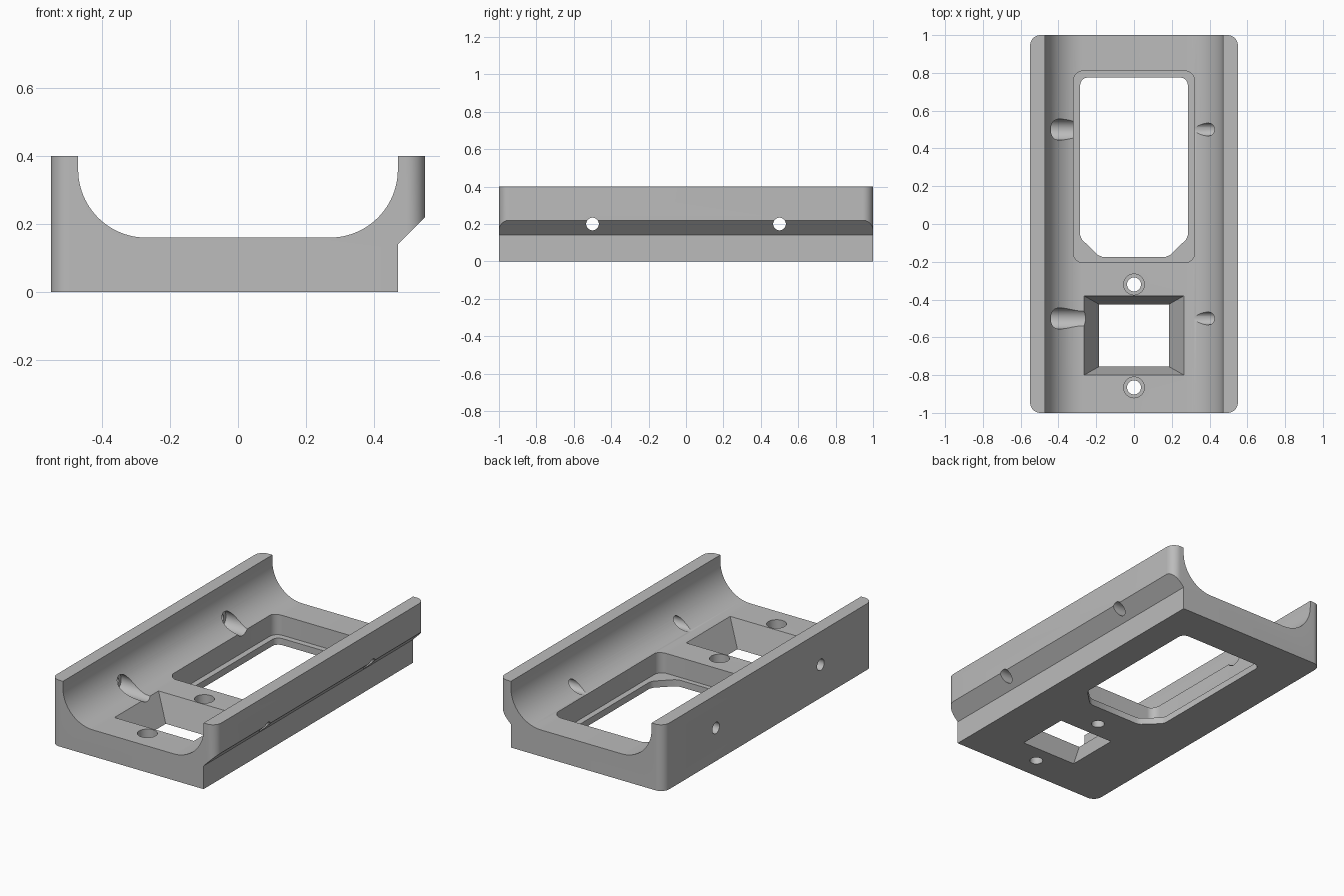
import bpy, bmesh, math
from mathutils import Vector

if "Cube" in bpy.data.objects:
    bpy.data.objects.remove(bpy.data.objects["Cube"])

grey = bpy.data.materials.new("plain grey")
grey.diffuse_color = (0.5, 0.5, 0.5, 1)
grey.use_nodes = True
grey.node_tree.nodes["Principled BSDF"].inputs["Base Color"].default_value = grey.diffuse_color


def loft(name, ring_a, ring_b):
    """Closed solid between two rings with equal point counts."""
    bm = bmesh.new()
    a = [bm.verts.new(p) for p in ring_a]
    b = [bm.verts.new(p) for p in ring_b]
    n = len(a)
    for i in range(n):
        j = (i + 1) % n
        bm.faces.new((a[i], a[j], b[j], b[i]))
    bm.faces.new(a[::-1])
    bm.faces.new(b)
    bmesh.ops.recalc_face_normals(bm, faces=bm.faces)
    me = bpy.data.meshes.new(name)
    bm.to_mesh(me)
    bm.free()
    me.materials.append(grey)
    ob = bpy.data.objects.new(name, me)
    bpy.context.collection.objects.link(ob)
    return ob


def prism(name, pts, axis, lo, hi):
    """Extrude a 2D outline along an axis."""
    put = {"x": lambda p, t: (t, p[0], p[1]),
           "y": lambda p, t: (p[0], t, p[1]),
           "z": lambda p, t: (p[0], p[1], t)}[axis]
    return loft(name, [put(p, lo) for p in pts], [put(p, hi) for p in pts])


def arc(cx, cy, r, a0, a1, n):
    return [(cx + r * math.cos(math.radians(a0 + (a1 - a0) * i / n)),
             cy + r * math.sin(math.radians(a0 + (a1 - a0) * i / n))) for i in range(n + 1)]


def circle(cx, cy, r, n=40):
    return arc(cx, cy, r, 0, 360, n)[:-1]


def rounded(x0, x1, y0, y1, r, n=10):
    pts = []
    for cx, cy, a in ((x1 - r, y1 - r, 0), (x0 + r, y1 - r, 90),
                      (x0 + r, y0 + r, 180), (x1 - r, y0 + r, 270)):
        pts += arc(cx, cy, r, a, a + 90, n)
    return pts


def rect(hx, y0, y1, z):
    return [(-hx, y0, z), (hx, y0, z), (hx, y1, z), (-hx, y1, z)]


# Main block with rounded upright corners
body = prism("cradle_body", rounded(-0.55, 0.55, -1, 1, 0.055), "z", 0, 0.4)
cutters = []

# Long channel with rounded lower sides
channel = [(0.47, 0.5)] + arc(0.27, 0.36, 0.2, 0, -90, 24)
channel += [(-x, z) for x, z in reversed(channel)]
cutters.append(prism("channel_cutter", channel, "y", -1.1, 1.1))

# Undercut along the right side
cutters.append(prism("undercut_cutter",
                     [(0.47, -0.1), (0.47, 0.14), (0.65, 0.32), (0.65, -0.1)], "y", -1.1, 1.1))

# Large recess with ledge, and its opening with two clipped corners
cutters.append(prism("recess_cutter", rounded(-0.32, 0.32, -0.205, 0.81, 0.05), "z", 0.04, 0.5))
opening = arc(0.245, 0.735, 0.04, 0, 90, 8) + arc(-0.245, 0.735, 0.04, 90, 180, 8)
opening += [(-0.285, -0.06), (-0.275, -0.083), (-0.19, -0.165), (-0.165, -0.175),
            (0.165, -0.175), (0.19, -0.165), (0.275, -0.083), (0.285, -0.06)]
cutters.append(prism("opening_cutter", opening, "z", -0.1, 0.1))

# Tapered rectangular window, continued past both faces
k = 0.1 / 0.16
cutters.append(loft("window_cutter",
                    rect(0.185 - 0.08 * k, -0.755 + 0.045 * k, -0.425 - 0.045 * k, -0.1),
                    rect(0.265 + 0.08 * k, -0.80 - 0.045 * k, -0.38 + 0.045 * k, 0.26)))

# Counterbored screw holes in the floor
for y in (-0.32, -0.865):
    cutters.append(prism("floor_hole_cutter", circle(0, y, 0.037), "z", -0.1, 0.3))
    cutters.append(prism("floor_bore_cutter", circle(0, y, 0.055), "z", 0.05, 0.3))

# Cross holes through the side walls, wider inside the left wall
for y in (-0.5, 0.5):
    cutters.append(prism("side_hole_cutter", circle(y, 0.2, 0.034), "x", -0.7, 0.7))
    cutters.append(prism("side_bore_cutter", circle(y, 0.2, 0.056), "x", -0.47, -0.2))

# Apply the cuts one after another
for c in cutters:
    c.hide_render = True
    mod = body.modifiers.new("cut", "BOOLEAN")
    mod.operation = "DIFFERENCE"
    mod.solver = "EXACT"
    mod.object = c
bpy.context.view_layer.update()
done = bpy.data.meshes.new_from_object(body.evaluated_get(bpy.context.evaluated_depsgraph_get()))
body.modifiers.clear()
body.data = done
for c in cutters:
    bpy.data.objects.remove(c)

# Smooth the curves, keep the edges sharp
bpy.context.view_layer.objects.active = body
body.select_set(True)
bpy.ops.object.shade_smooth_by_angle(angle=math.radians(25))
